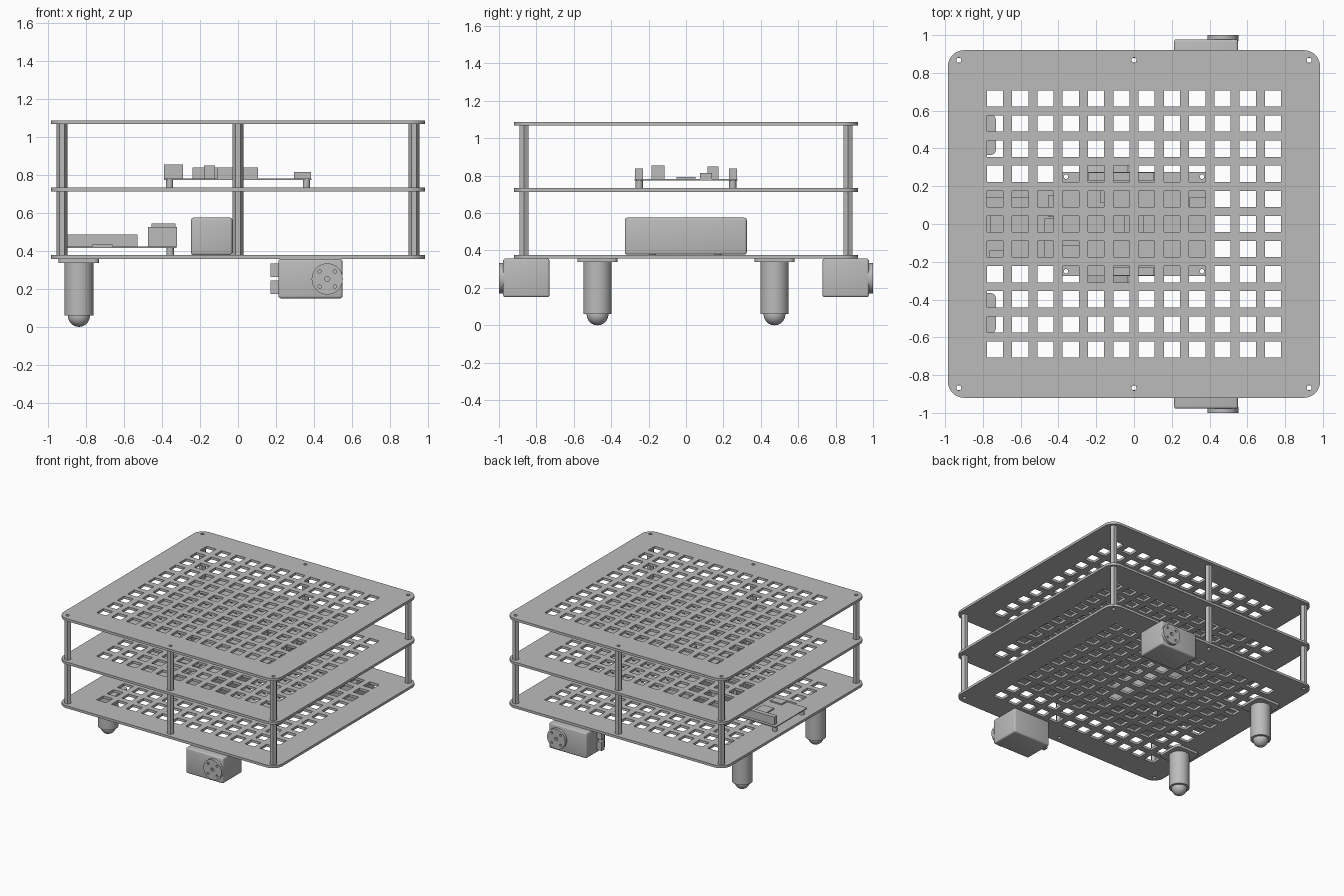
import bpy, bmesh, math
from mathutils import Matrix, Vector

cube = bpy.data.objects.get("Cube")
if cube:
    bpy.data.objects.remove(cube, do_unlink=True)

grey = bpy.data.materials.new("plain_grey")
grey.use_nodes = True
grey.diffuse_color = (0.5, 0.5, 0.5, 1)
grey.node_tree.nodes["Principled BSDF"].inputs["Base Color"].default_value = (0.5, 0.5, 0.5, 1)


def finish(bm, name):
    bmesh.ops.recalc_face_normals(bm, faces=bm.faces)
    mesh = bpy.data.meshes.new(name)
    bm.to_mesh(mesh)
    bm.free()
    mesh.materials.append(grey)
    obj = bpy.data.objects.new(name, mesh)
    bpy.context.collection.objects.link(obj)
    return obj


def add_box(bm, x, y, z):
    size = [b - a for a, b in (x, y, z)]
    mid = [(a + b) / 2 for a, b in (x, y, z)]
    m = Matrix.Translation(mid) @ Matrix.Diagonal((*size, 1))
    return bmesh.ops.create_cube(bm, size=1, matrix=m)["verts"]


def add_cyl(bm, x, y, z0, z1, r, sides=24):
    m = Matrix.Translation((x, y, (z0 + z1) / 2))
    return bmesh.ops.create_cone(bm, cap_ends=True, segments=sides, radius1=r,
                                 radius2=r, depth=z1 - z0, matrix=m)["verts"]


def add_tube(bm, x, y, z0, z1, outer, inner, sides):
    rings = []
    for r, z in ((outer, z0), (outer, z1), (inner, z1), (inner, z0)):
        rings.append([bm.verts.new((x + r * math.cos(i * math.tau / sides),
                                    y + r * math.sin(i * math.tau / sides), z))
                      for i in range(sides)])
    for a, b in zip(rings, rings[1:] + rings[:1]):
        for i in range(sides):
            j = (i + 1) % sides
            bm.faces.new((a[i], a[j], b[j], b[i]))


def box(name, x, y, z, bevel=0.0, segments=3, vertical_only=False):
    bm = bmesh.new()
    add_box(bm, x, y, z)
    if bevel:
        edges = [e for e in bm.edges if not vertical_only or
                 abs(e.verts[0].co.z - e.verts[1].co.z) > 1e-4]
        bmesh.ops.bevel(bm, geom=edges, offset=bevel, segments=segments,
                        profile=0.5, affect='EDGES')
    return finish(bm, name)


def smooth(obj):
    bpy.ops.object.select_all(action='DESELECT')
    obj.select_set(True)
    bpy.context.view_layer.objects.active = obj
    bpy.ops.object.shade_smooth_by_angle(angle=math.radians(35))


def cut(obj, cutter):
    mod = obj.modifiers.new("holes", 'BOOLEAN')
    mod.object = cutter
    mod.solver = 'EXACT'
    bpy.context.view_layer.objects.active = obj
    bpy.ops.object.modifier_apply(modifier=mod.name)


# Cutter: square hole grid and screw holes
posts = [(x, y) for x in (-0.927, 0, 0.927) for y in (-0.867, 0.867)]
bm = bmesh.new()
for i in range(12):
    for j in range(11):
        x, y = (i - 5.5) * 0.1337, (j - 5) * 0.133
        add_box(bm, (x - 0.043, x + 0.043), (y - 0.043, y + 0.043), (0.3, 1.2))
for x, y in posts:
    add_cyl(bm, x, y, 0.3, 1.2, 0.014, 16)
grid_cutter = finish(bm, "hole_cutter")

# Three perforated decks
for name, z in (("bottom_deck", 0.357), ("middle_deck", 0.713), ("top_deck", 1.067)):
    deck = box(name, (-0.985, 0.985), (-0.92, 0.92), (z, z + 0.02), 0.085, 8, True)
    cut(deck, grid_cutter)
bpy.data.objects.remove(grid_cutter, do_unlink=True)

# Hexagonal spacers between decks
for name, z0, z1 in (("lower_spacers", 0.377, 0.713), ("upper_spacers", 0.733, 1.067)):
    bm = bmesh.new()
    for x, y in posts:
        add_tube(bm, x, y, z0, z1, 0.028, 0.015, 6)
    finish(bm, name)

# Controller board on the middle deck
pins = [(x, y) for x in (-0.36, 0.36) for y in (-0.25, 0.25)]
bm = bmesh.new()
for x, y in pins:
    add_cyl(bm, x, y, 0.7, 0.9, 0.012, 16)
pin_cutter = finish(bm, "pin_cutter")
board = box("controller_board", (-0.39, 0.387), (-0.275, 0.275), (0.773, 0.781))
cut(board, pin_cutter)
bpy.data.objects.remove(pin_cutter, do_unlink=True)
bm = bmesh.new()
for x, y in pins:
    add_tube(bm, x, y, 0.733, 0.773, 0.019, 0.012, 16)
smooth(finish(bm, "controller_standoffs"))
for name, x, y, top in (
        ("usb_socket", (-0.39, -0.29), (-0.185, -0.115), 0.855),
        ("relay_block", (-0.18, -0.12), (0.115, 0.175), 0.85),
        ("left_header", (-0.24, 0.105), (0.23, 0.272), 0.838),
        ("right_header", (-0.11, 0.105), (-0.272, -0.23), 0.838),
        ("power_socket", (0.295, 0.385), (0.075, 0.14), 0.815),
        ("main_chip", (-0.05, 0.05), (-0.05, 0.05), 0.792)):
    box(name, x, y, (0.781, top))

# Computer board on the bottom deck
box("computer_board", (-0.945, -0.325), (-0.21, 0.2), (0.415, 0.423))
bm = bmesh.new()
for x in (-0.92, -0.357):
    for y in (-0.18, 0.17):
        add_tube(bm, x, y, 0.377, 0.415, 0.019, 0.012, 16)
smooth(finish(bm, "computer_standoffs"))
for name, x, y, top in (
        ("pin_header", (-0.92, -0.53), (0.14, 0.177), 0.487),
        ("video_socket", (-0.765, -0.66), (-0.21, -0.14), 0.433),
        ("processor", (-0.76, -0.66), (-0.05, 0.05), 0.433),
        ("network_socket", (-0.455, -0.33), (0.04, 0.15), 0.545),
        ("usb_pair_a", (-0.475, -0.32), (-0.07, 0.03), 0.525),
        ("usb_pair_b", (-0.475, -0.32), (-0.19, -0.09), 0.525)):
    box(name, x, y, (0.423, top))

# Battery pack
smooth(box("battery_pack", (-0.247, -0.03), (-0.327, 0.325), (0.378, 0.575), 0.012))

# Ball casters and drive motors, one pair per side
for side, s in (("right", -1), ("left", 1)):
    cx, cy = -0.838, s * 0.473
    box(side + "_caster_flange", (cx - 0.107, cx + 0.107), (cy - 0.108, cy + 0.108),
        (0.337, 0.357), 0.03, 5, True)
    bm = bmesh.new()
    add_cyl(bm, cx, cy, 0.06, 0.337, 0.076, 40)
    smooth(finish(bm, side + "_caster_housing"))
    bm = bmesh.new()
    bmesh.ops.create_uvsphere(bm, u_segments=32, v_segments=20, radius=0.058,
                              matrix=Matrix.Translation((cx, cy, 0.058)))
    smooth(finish(bm, side + "_caster_ball"))

    span = lambda a, b: tuple(sorted((s * a, s * b)))
    smooth(box(side + "_motor_body", (0.213, 0.55), span(0.73, 0.978), (0.15, 0.357), 0.012))
    for tab, z in (("lower", (0.172, 0.243)), ("upper", (0.262, 0.333))):
        box(f"{side}_motor_{tab}_tab", (0.172, 0.215), span(0.8, 0.84), z)

    # Round output disc with five shallow screw holes
    turn = Matrix.Translation((0.47, 0, 0.252)) @ Matrix.Rotation(-s * math.pi / 2, 4, 'X')
    bm = bmesh.new()
    add_cyl(bm, 0, 0, 0.97, 1.0, 0.082, 40)
    disc = finish(bm, side + "_motor_disc")
    bm = bmesh.new()
    add_cyl(bm, 0, 0, 0.985, 1.1, 0.014, 12)
    for k in range(4):
        a = math.pi / 4 + k * math.pi / 2
        add_cyl(bm, 0.057 * math.cos(a), 0.057 * math.sin(a), 0.985, 1.1, 0.009, 12)
    drill = finish(bm, "disc_drill")
    cut(disc, drill)
    bpy.data.objects.remove(drill, do_unlink=True)
    disc.data.transform(turn)
    smooth(disc)
